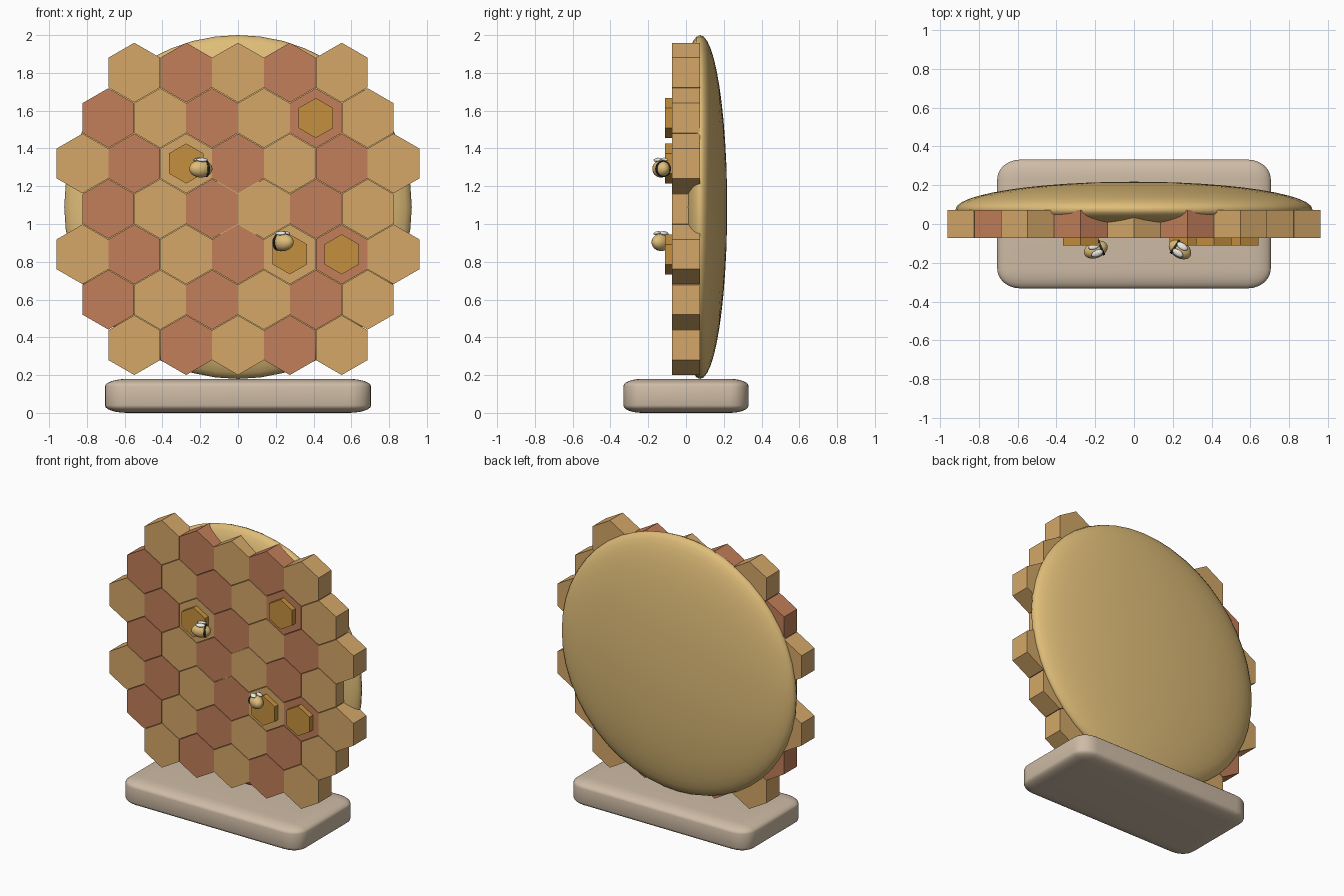
import bpy, bmesh
from math import pi, sin, cos, radians
from mathutils import Matrix, Vector

if "Cube" in bpy.data.objects:
    bpy.data.objects.remove(bpy.data.objects["Cube"])


def material(name, rgb):
    m = bpy.data.materials.new(name)
    m.diffuse_color = (*rgb, 1)
    m.use_nodes = True
    m.node_tree.nodes["Principled BSDF"].inputs["Base Color"].default_value = m.diffuse_color
    return m


TAN = material("wax_tan", (0.66, 0.39, 0.14))
RED = material("wax_terracotta", (0.54, 0.21, 0.10))
HONEY = material("honey", (0.56, 0.28, 0.05))
SHELL = material("shell_gold", (0.74, 0.51, 0.19))
STONE = material("stone", (0.62, 0.50, 0.38))
BLACK = material("stripe_black", (0.02, 0.02, 0.02))
WHITE = material("wing_white", (0.85, 0.85, 0.82))


def finish(name, bm, mat, smooth=False):
    bmesh.ops.recalc_face_normals(bm, faces=bm.faces[:])
    me = bpy.data.meshes.new(name)
    bm.to_mesh(me)
    bm.free()
    me.materials.append(mat)
    if smooth:
        for p in me.polygons:
            p.use_smooth = True
    ob = bpy.data.objects.new(name, me)
    bpy.context.collection.objects.link(ob)
    return ob


def hex_prism(name, x, z, r, y0, y1, mat):
    # pointy-top hexagon extruded along y
    bm = bmesh.new()
    ring = [bm.verts.new((x + r * cos(pi / 6 + k * pi / 3), y0,
                          z + r * sin(pi / 6 + k * pi / 3))) for k in range(6)]
    face = bm.faces.new(ring)
    ext = bmesh.ops.extrude_face_region(bm, geom=[face], use_keep_orig=True)
    bmesh.ops.translate(bm, vec=(0, y1 - y0, 0),
                        verts=[g for g in ext["geom"] if isinstance(g, bmesh.types.BMVert)])
    return finish(name, bm, mat)


def ellipsoid(name, mat, radii, mtx, u=24, v=14):
    bm = bmesh.new()
    bmesh.ops.create_uvsphere(bm, u_segments=u, v_segments=v, radius=1,
                              matrix=mtx @ Matrix.Diagonal((*radii, 1)))
    return finish(name, bm, mat, True)


# stone base: bevelled box with wide, flat rounding
bm = bmesh.new()
bmesh.ops.create_cube(bm, size=1, matrix=Matrix.Diagonal((1.41 / 1.2, 0.664, 0.18 / 0.4, 1)))
bmesh.ops.bevel(bm, geom=bm.edges[:], offset=0.1, segments=6, profile=0.5, affect='EDGES')
bmesh.ops.scale(bm, vec=(1.2, 1, 0.4), verts=bm.verts[:])
bmesh.ops.translate(bm, vec=(0, 0, 0.09), verts=bm.verts[:])
finish("base", bm, STONE, True)

# rounded backing shell behind the comb
ellipsoid("backing_shell", SHELL, (0.92, 0.91, 0.143),
          Matrix.Translation((0, 0.075, 1.09)) @ Matrix.Rotation(pi / 2, 4, 'X'), 48, 24)

# comb cells, with raised honey caps on a few
DX, DZ, R = 0.2745, 0.2405, 0.158
caps = {(1, 4), (2, 2), (4, 4), (4, 5)}
for row, count in enumerate((5, 6, 7, 6, 7, 6, 5)):
    z = 1.08 + (3 - row) * DZ
    for col in range(count):
        x = (col - (count - 1) / 2) * DX
        mat = TAN if (row + col) % 2 == 0 else RED
        hex_prism(f"cell_{row}_{col}", x, z, R, -0.073, 0.073, mat)
        if (row, col) in caps:
            hex_prism(f"honey_cap_{row}_{col}", x, z, 0.106, -0.11, -0.06, HONEY)


def bee(n, pos, angle):
    m = Matrix.Translation(pos) @ Matrix.Rotation(radians(angle), 4, 'Z')
    ellipsoid(f"bee_body_{n}", SHELL, (0.064, 0.043, 0.046), m)
    # dark band around the body
    bm = bmesh.new()
    bmesh.ops.create_cone(bm, cap_ends=True, segments=24, radius1=0.043, radius2=0.043, depth=0.012,
                          matrix=m @ Matrix.Translation((0.029, 0, 0)) @ Matrix.Rotation(pi / 2, 4, 'Y'))
    finish(f"bee_stripe_{n}", bm, BLACK)
    # pair of wings
    for side in (-1, 1):
        w = m @ Matrix.Translation((0, side * 0.021, 0.048)) @ Matrix.Rotation(-side * 0.3, 4, 'X')
        ellipsoid(f"bee_wing_{n}_{'left' if side > 0 else 'right'}", WHITE,
                  (0.032, 0.018, 0.01), w, 16, 8)


bee(1, (-0.197, -0.132, 1.292), 22)
bee(2, (0.237, -0.132, 0.903), 146)
